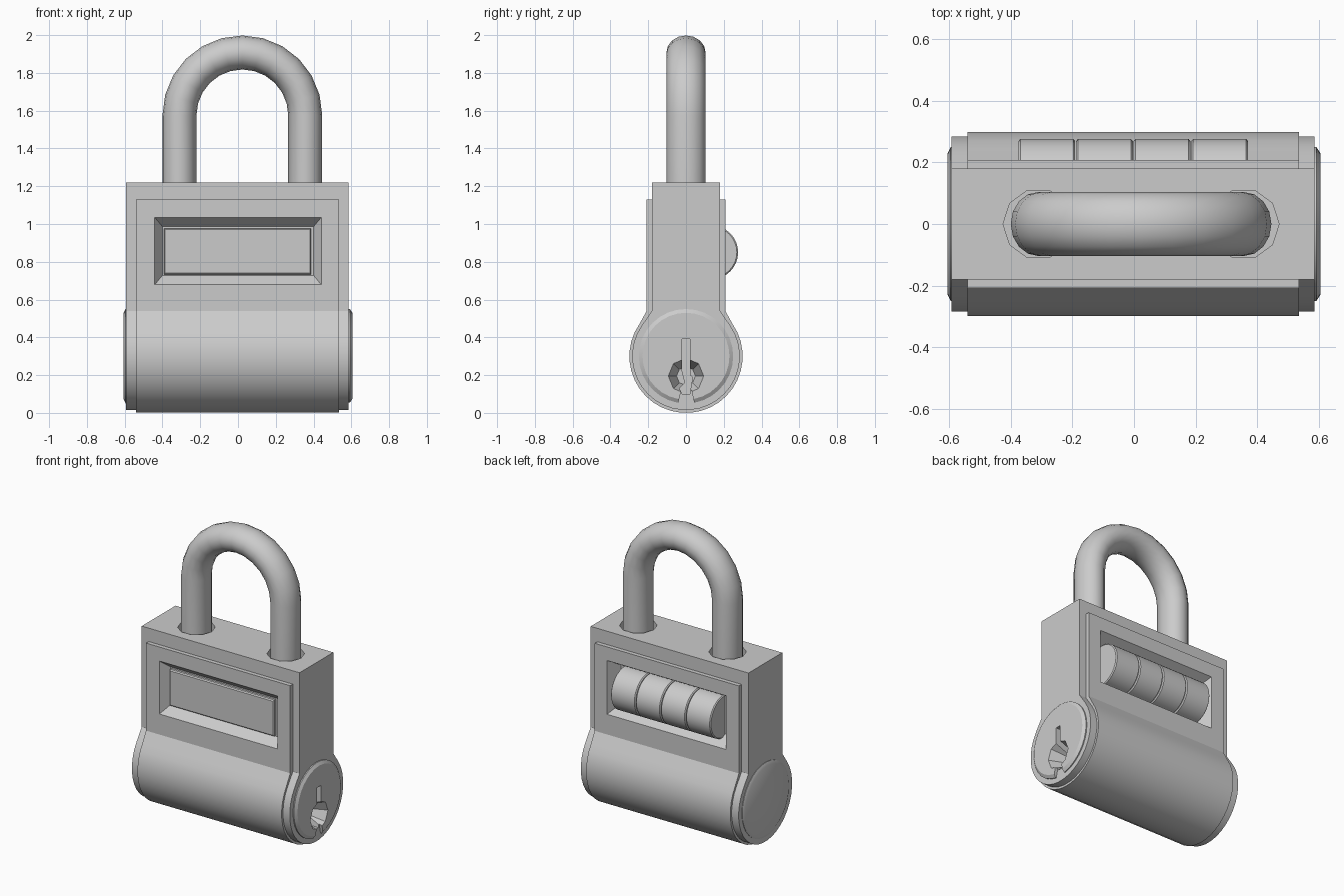
import bpy, bmesh
from math import sin, cos, pi, radians

cube = bpy.data.objects.get("Cube")
if cube:
    bpy.data.objects.remove(cube, do_unlink=True)

steel = bpy.data.materials.new("grey steel")
steel.use_nodes = True
GREY = (0.6, 0.6, 0.6, 1)
steel.diffuse_color = GREY
steel.node_tree.nodes["Principled BSDF"].inputs["Base Color"].default_value = GREY


def loft(name, rings):
    """Solid skin through rings of points, closed at both ends."""
    bm = bmesh.new()
    loops = [[bm.verts.new(p) for p in ring] for ring in rings]
    n = len(loops[0])
    for a, b in zip(loops, loops[1:]):
        for i in range(n):
            j = (i + 1) % n
            bm.faces.new((a[i], a[j], b[j], b[i]))
    bm.faces.new(loops[0])
    bm.faces.new(loops[-1])
    bmesh.ops.recalc_face_normals(bm, faces=bm.faces)
    mesh = bpy.data.meshes.new(name)
    bm.to_mesh(mesh)
    bm.free()
    mesh.materials.append(steel)
    obj = bpy.data.objects.new(name, mesh)
    bpy.context.collection.objects.link(obj)
    return obj


def along_x(name, profile, x0, x1):
    return loft(name, [[(x, y, z) for y, z in profile] for x in (x0, x1)])


def disc(name, stations, cy, cz, sides=32):
    """Turned part along x; stations are (x, radius)."""
    return loft(name, [[(x, cy + r * cos(2 * pi * i / sides), cz + r * sin(2 * pi * i / sides))
                        for i in range(sides)] for x, r in stations])


def rect_loft(name, stations, cx, cz):
    """Rectangular part along y; stations are (y, half width, half height)."""
    return loft(name, [[(cx + sx * w, y, cz + sz * h)
                        for sx, sz in ((-1, -1), (1, -1), (1, 1), (-1, 1))]
                       for y, w, h in stations])


def boolean(obj, tool, operation="DIFFERENCE"):
    mod = obj.modifiers.new("cut", "BOOLEAN")
    mod.operation = operation
    mod.solver = "EXACT"
    mod.object = tool
    bpy.context.view_layer.objects.active = obj
    bpy.ops.object.modifier_apply(modifier=mod.name)


def discard(tools):
    for tool in tools:
        bpy.data.objects.remove(tool, do_unlink=True)


def lock_profile(half, top, radius):
    """Slab with a round barrel at the bottom."""
    arc = [(radius * cos(radians(a)), 0.3 + radius * sin(radians(a)))
           for a in range(35, -216, -10)]
    return [(half, top), (half, 0.54)] + arc + [(-half, 0.54), (-half, top)]


# Body: inner block wrapped by a slightly thicker shell
body = along_x("lock_body", lock_profile(0.18, 1.22, 0.285), -0.592, 0.585)
shell = along_x("shell", lock_profile(0.208, 1.13, 0.3), -0.54, 0.535)
boolean(body, shell, "UNION")
discard([shell])

# Round end caps
left_cap = disc("keyhole_cap", [(0.575, 0.25), (0.592, 0.25), (0.605, 0.23)], 0, 0.3)
right_cap = disc("plain_cap", [(-0.58, 0.25), (-0.595, 0.25), (-0.605, 0.23)], 0, 0.3)

# Window recesses with sloping sides, front and back
tools = []
for side, depth in ((-1, 0.15), (1, 0.12)):
    tools.append(rect_loft("recess_cutter", [
        (side * 0.218, 0.448, 0.187), (side * depth, 0.4, 0.129)], 0, 0.857))

# Holes for the shackle
LEG, MID = 0.333, 0.023
for s in (-1, 1):
    tools.append(loft("shackle_hole_cutter", [
        [(MID + s * LEG + 0.115 * cos(2 * pi * i / 10), 0.115 * sin(2 * pi * i / 10), z)
         for i in range(10)] for z in (1.1, 1.3)]))

# Keyhole: conical pocket, bent slot and flared notch at the rim
pocket = disc("pocket_cutter", [(0.5, 0.05), (0.62, 0.1)], 0, 0.195, 8)
slot = along_x("slot_cutter", [(-0.02, 0.39), (0.02, 0.39), (0.02, 0.2), (0.035, 0.19),
                               (0.02, 0.1), (-0.02, 0.1), (-0.035, 0.13), (-0.005, 0.16),
                               (-0.02, 0.22)], 0.42, 0.63)
notch = along_x("notch_cutter", [(-0.02, 0.14), (0.025, 0.14), (0.055, 0.0), (-0.055, 0.0)],
                0.56, 0.63)
for tool in tools + [pocket, slot]:
    boolean(body, tool)
for tool in (pocket, slot, notch):
    boolean(left_cap, tool)
discard(tools + [pocket, slot, notch])

# Raised plate in the front window
plate = rect_loft("front_plate", [(-0.14, 0.39, 0.122), (-0.165, 0.39, 0.122),
                                  (-0.172, 0.383, 0.115)], -0.003, 0.855)

# Four number wheels in the back window
wheels = []
for k in range(4):
    x = -0.375 + k * 0.187
    wheels.append(disc(f"number_wheel_{k + 1}", [
        (x, 0.136), (x + 0.006, 0.143), (x + 0.178, 0.143), (x + 0.184, 0.136)], 0.133, 0.85))

# Shackle: two legs joined by a half circle
path = [(-LEG, 1.1, pi)] + [(LEG * cos(pi * t / 12), 1.575 + LEG * sin(pi * t / 12), pi * t / 12)
                            for t in range(12, -1, -1)] + [(LEG, 1.1, 0)]
shackle = loft("shackle", [[(MID + px + 0.09 * cos(2 * pi * i / 16) * cos(a),
                             0.104 * sin(2 * pi * i / 16),
                             pz + 0.09 * cos(2 * pi * i / 16) * sin(a))
                            for i in range(16)] for px, pz, a in path])

# Smooth rounded surfaces, keeping corners sharp
bpy.ops.object.select_all(action="DESELECT")
for obj in [body, left_cap, right_cap, plate, shackle] + wheels:
    obj.select_set(True)
bpy.context.view_layer.objects.active = body
bpy.ops.object.shade_smooth_by_angle(angle=radians(28))
